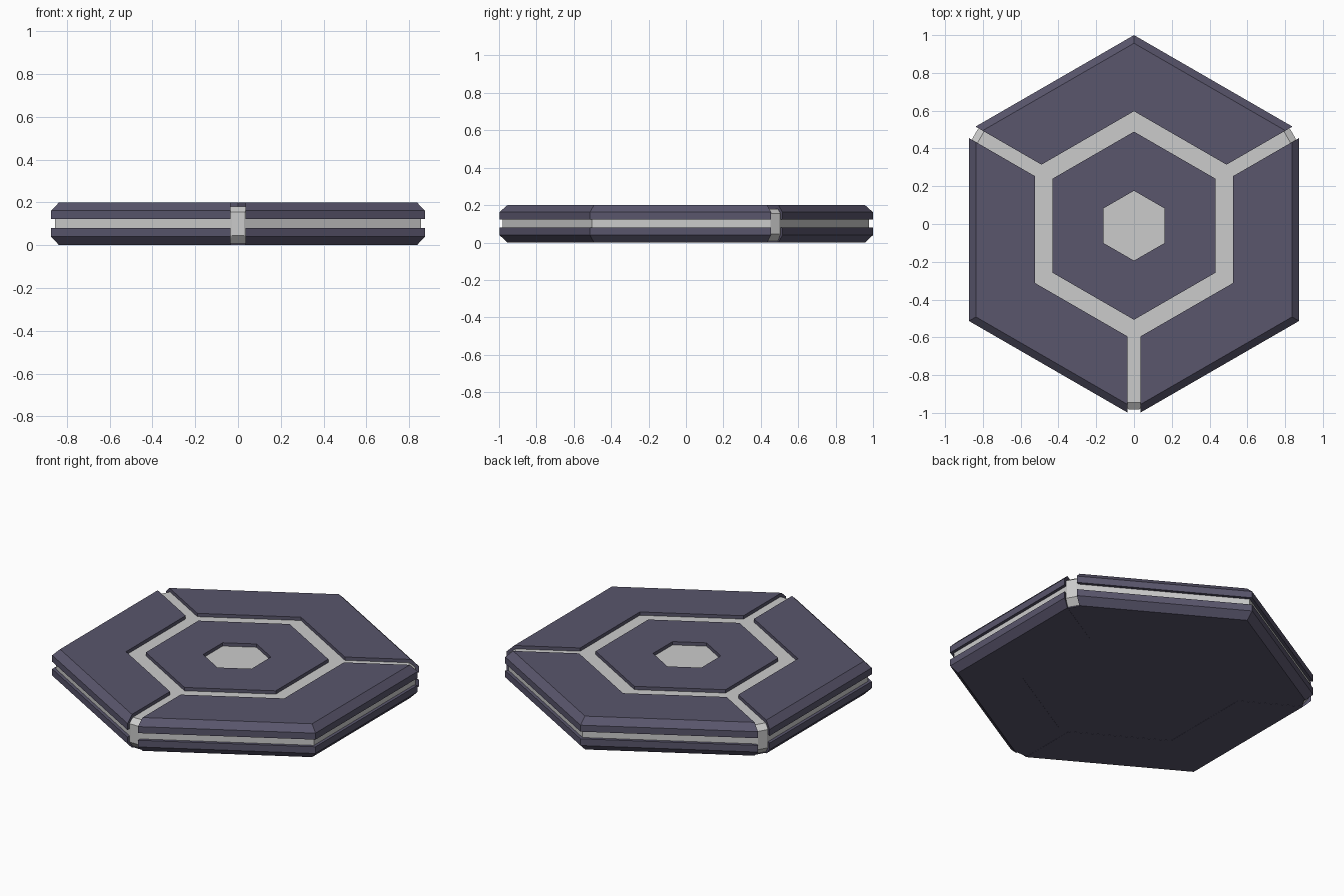
import bpy, bmesh, math

if "Cube" in bpy.data.objects:
    bpy.data.objects.remove(bpy.data.objects["Cube"])

CY = -0.009      # body centre, so the bounds are centred on y = 0
RIM = 1.009      # corner radius of the armour plates
GAP = 0.035      # half width of the spoke channels
SPOKES = (-90, 30, 150)

dark = bpy.data.materials.new("dark_plate")
dark.diffuse_color = (0.1, 0.092, 0.15, 1)
dark.use_nodes = True
dark.node_tree.nodes["Principled BSDF"].inputs["Base Color"].default_value = dark.diffuse_color


def polar(r, deg, side=0.0):
    """Point at radius r along an angle, shifted sideways."""
    a = math.radians(deg)
    return (r * math.cos(a) - side * math.sin(a),
            CY + r * math.sin(a) + side * math.cos(a))


def hexagon(r):
    return [polar(r, 90 + 60 * i) for i in range(6)]


def sector_edge(r, start, h):
    """Hexagon edge path over 120 degrees, cut back by h at both ends."""
    rr = r - h / math.sqrt(3)
    return [polar(rr, start, h), polar(r, start + 60), polar(rr, start + 120, -h)]


def cut_hexagon(r, h):
    """Hexagon with three corners truncated at the spokes."""
    return [p for s in SPOKES for p in sector_edge(r, s, h)]


def loft(name, sections, mat=None, closed=False):
    """Join stacked outlines [(points, z), ...]; cap the ends or close into a ring."""
    bm = bmesh.new()
    loops = [[bm.verts.new((x, y, z)) for x, y in pts] for pts, z in sections]
    pairs = list(zip(loops, loops[1:]))
    if closed:
        pairs.append((loops[-1], loops[0]))
    else:
        bm.faces.new(loops[0][::-1])
        bm.faces.new(loops[-1])
    for a, b in pairs:
        for i in range(len(a)):
            j = (i + 1) % len(a)
            bm.faces.new((a[i], a[j], b[j], b[i]))
    bmesh.ops.recalc_face_normals(bm, faces=bm.faces)
    me = bpy.data.meshes.new(name)
    bm.to_mesh(me)
    bm.free()
    if mat:
        me.materials.append(mat)
    ob = bpy.data.objects.new(name, me)
    bpy.context.collection.objects.link(ob)
    return ob


# Grey core with chamfered rims, seen in the side groove and the channels
loft("core", [(cut_hexagon(0.96, 0.04), 0.006), (cut_hexagon(0.988, 0.028), 0.045),
              (cut_hexagon(0.988, 0.028), 0.155), (cut_hexagon(0.96, 0.04), 0.18)])

# Dark underside
loft("base_sheet", [(cut_hexagon(0.962, 0.04), 0.001), (cut_hexagon(0.962, 0.04), 0.007)], dark)

# Three upper and three lower chamfered plates between the spokes
for n, s in enumerate(SPOKES, 1):
    def plate(r):
        return sector_edge(r, s, GAP) + sector_edge(0.606, s, GAP)[::-1]
    loft(f"upper_plate_{n}", [(plate(RIM), 0.123), (plate(RIM), 0.162),
                              (plate(RIM - 0.043), 0.2)], dark)
    loft(f"lower_plate_{n}", [(plate(RIM - 0.043), 0.0), (plate(RIM), 0.04),
                              (plate(RIM), 0.08)], dark)

# Raised centre plate with a hexagonal hole
loft("centre_plate", [(hexagon(0.185), 0.17), (hexagon(0.498), 0.17),
                      (hexagon(0.498), 0.2), (hexagon(0.185), 0.2)], dark, closed=True)
